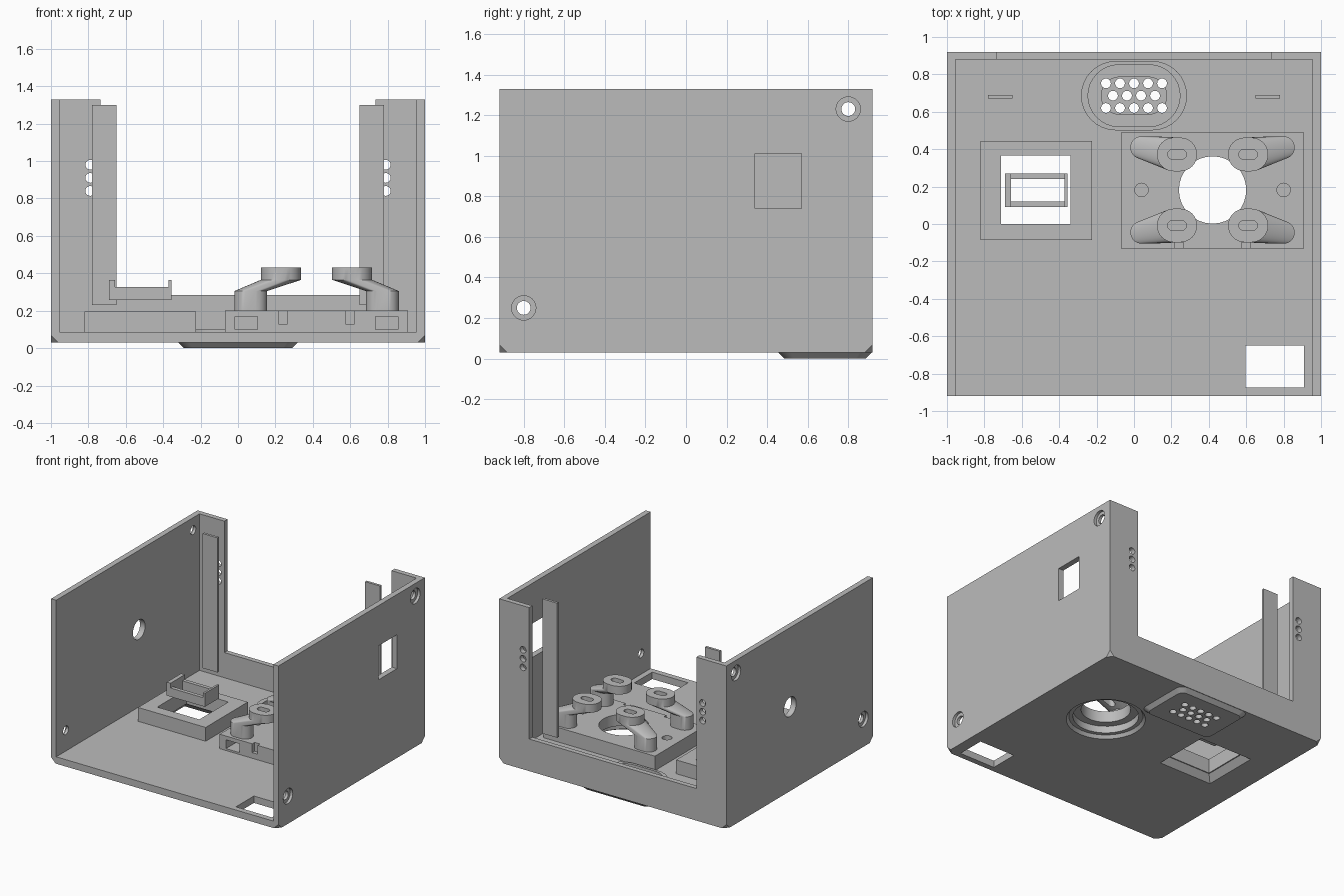
import bpy
import bmesh
from math import cos, sin, pi
from mathutils import Vector

if "Cube" in bpy.data.objects:
    bpy.data.objects.remove(bpy.data.objects["Cube"], do_unlink=True)

grey = bpy.data.materials.new("plain grey")
grey.use_nodes = True
grey.diffuse_color = (0.5, 0.5, 0.5, 1)
grey.node_tree.nodes["Principled BSDF"].inputs["Base Color"].default_value = (0.5, 0.5, 0.5, 1)

ORIENT = {"z": lambda a, b, d: (a, b, d), "x": lambda a, b, d: (d, a, b), "y": lambda a, b, d: (b, d, a)}
SEG = 8


def outline(ca, cb, w, h, r):
    """Rounded rectangle; r = 0 is a box, r = h / 2 a slot or circle."""
    pts = []
    for k, (sa, sb) in enumerate([(1, 1), (-1, 1), (-1, -1), (1, -1)]):
        for i in range(SEG + 1):
            t = (k + i / SEG) * pi / 2
            pts.append((ca + sa * (w / 2 - r) + r * cos(t), cb + sb * (h / 2 - r) + r * sin(t)))
    return pts


def solid(name, sections, axis="z"):
    """Loft through sections (depth, centre a, centre b, width, height, radius)."""
    bm = bmesh.new()
    rings = [[bm.verts.new(ORIENT[axis](a, b, s[0])) for a, b in outline(*s[1:])] for s in sections]
    n = len(rings[0])
    for lo, hi in zip(rings, rings[1:]):
        for i in range(n):
            j = (i + 1) % n
            bm.faces.new((lo[i], lo[j], hi[j], hi[i]))
    bm.faces.new(rings[0][::-1])
    bm.faces.new(rings[-1])
    bmesh.ops.remove_doubles(bm, verts=bm.verts, dist=1e-5)
    bmesh.ops.recalc_face_normals(bm, faces=bm.faces)
    mesh = bpy.data.meshes.new(name)
    bm.to_mesh(mesh)
    bm.free()
    mesh.materials.append(grey)
    obj = bpy.data.objects.new(name, mesh)
    bpy.context.collection.objects.link(obj)
    return obj


def box(name, x0, x1, y0, y1, z0, z1):
    s = ((x0 + x1) / 2, (y0 + y1) / 2, x1 - x0, y1 - y0, 0)
    return solid(name, [(z0, *s), (z1, *s)])


def rod(name, a, b, r, d0, d1, axis="z"):
    return solid(name, [(d, a, b, 2 * r, 2 * r, r) for d in (d0, d1)], axis)


def cut(cutter, *targets):
    """Subtract the cutter from every target, then discard it."""
    cutter.hide_render = True
    for obj in targets:
        mod = obj.modifiers.new("cut", "BOOLEAN")
        mod.operation, mod.solver, mod.object = "DIFFERENCE", "EXACT", cutter
        graph = bpy.context.evaluated_depsgraph_get()
        mesh = bpy.data.meshes.new_from_object(obj.evaluated_get(graph))
        obj.modifiers.clear()
        obj.data = mesh
    bpy.data.objects.remove(cutter, do_unlink=True)


# Case: open-topped, open-fronted box with clipped lower corners
case = box("case", -1, 1, -0.92, 0.92, 0.03, 1.33)
bm = bmesh.new()
bm.from_mesh(case.data)
low = [v for v in bm.verts if v.co.z < 0.1]
bmesh.ops.bevel(bm, geom=low, offset=0.04, segments=1, affect="VERTICES")
bm.to_mesh(case.data)
bm.free()
cut(box("inside", -0.955, 0.955, -1.1, 0.88, 0.085, 2), case)
cut(box("back_gap", -0.735, 0.735, 0.8, 1.1, 0.285, 2), case)

# Side walls: counterbored screw holes, round port and square port
for y, z in [(0.8, 1.23), (-0.8, 0.25)]:
    for s in (-1, 1):
        cut(rod("counterbore", y, z, 0.06, s * 0.978, s * 1.1, "x"), case)
        cut(rod("screw_hole", y, z, 0.034, s * 0.9, s * 1.1, "x"), case)
cut(rod("round_port", 0.12, 0.7, 0.077, -1.1, -0.9, "x"), case)
cut(box("square_port", 0.9, 1.1, 0.34, 0.57, 0.74, 1.01), case)

# Back posts: three small holes each, with a free-standing strip in front
for s, side in [(-1, "right"), (1, "left")]:
    for z in (0.84, 0.91, 0.98):
        cut(rod("post_hole", z, s * 0.79, 0.026, 0.8, 1, "y"), case)
    box(side + "_strip", min(s * 0.78, s * 0.65), max(s * 0.78, s * 0.65), 0.67, 0.69, 0.23, 1.3)

# Floor opening near the front
cut(box("floor_opening", 0.595, 0.91, -0.875, -0.65, 0, 0.2), case)

# Window block with a flared opening underneath
window_block = box("window_block", -0.82, -0.225, -0.085, 0.445, 0.08, 0.195)
cut(solid("flare", [(0.0, -0.525, 0.183, 0.52, 0.51, 0), (0.09, -0.525, 0.183, 0.37, 0.365, 0)]), case)
cut(box("window", -0.71, -0.34, 0, 0.365, 0, 0.4), case, window_block)

# Open frame hovering over the window
frame = box("window_frame", -0.69, -0.355, 0.09, 0.27, 0.257, 0.364)
cut(box("frame_hole", -0.657, -0.372, 0.12, 0.24, 0.2, 0.5), frame)
cut(box("frame_top", -0.657, -0.372, 0, 0.4, 0.326, 0.5), frame)

# Mount block with stepped bore, blind holes and front pockets
MX, MY = 0.42, 0.182
mount = box("mount_block", -0.07, 0.91, -0.13, 0.49, 0.08, 0.2)
bore = [(0.0, 0.31), (0.055, 0.27)]
cut(solid("bore_flare", [(z, MX, MY, 2 * r, 2 * r, r) for z, r in bore]), case)
cut(rod("bore_step", MX, MY, 0.24, 0.0, 0.11), case, mount)
cut(rod("bore", MX, MY, 0.18, 0.0, 0.4), case, mount)
for s in (-1, 1):
    cut(rod("peg_hole", MX + s * 0.38, MY, 0.036, 0.12, 0.3), mount)
    px, nx = MX + s * 0.375, MX + s * 0.18
    cut(box("nut_pocket", px - 0.06, px + 0.06, -0.2, 0.0, 0.1, 0.17), mount)
    cut(box("notch", nx - 0.024, nx + 0.024, -0.2, -0.1, 0.13, 0.3), mount)

# Four slotted arms, mirrored about the bore
for sx, xname in [(-1, "right"), (1, "left")]:
    for sy, yname in [(-1, "front"), (1, "back")]:
        post = (MX + sx * 0.352, MY + sy * 0.227, 0.175, 0.12, 0.06)
        pad = (MX + sx * 0.19, MY + sy * 0.19, 0.215, 0.18, 0.09)
        arm = solid(f"{yname}_{xname}_arm", [(0.19, *post), (0.305, *post), (0.365, *pad), (0.43, *pad)])
        slot = (pad[0], pad[1], 0.1, 0.052, 0.026)
        cut(solid("slot", [(0.3, *slot), (0.5, *slot)]), arm)

# Vent: raised rim, stepped recess, and chamfered plate below the floor
VY = 0.686
rim = solid("vent_rim", [(z, 0, VY, 0.566, 0.37, 0.185) for z in (0.08, 0.1)])
plate = solid("vent_plate", [(0, 0, VY, 0.58, 0.4, 0.05), (0.03, 0, VY, 0.64, 0.46, 0.06)])
cut(solid("recess", [(z, 0, VY, 0.492, 0.33, 0.165) for z in (0.055, 0.3)]), case, rim)
cut(solid("grille_recess", [(z, 0, VY, 0.35, 0.2, 0.1) for z in (0.04, 0.3)]), case)
for row, count in [(-1, 5), (0, 4), (1, 5)]:
    for i in range(count):
        cut(rod("vent_hole", (i - (count - 1) / 2) * 0.075, VY + row * 0.066, 0.026, -0.1, 0.3), case, plate)

# Smooth the round walls and keep edges sharp
for obj in bpy.context.collection.objects:
    if obj.type == "MESH":
        bpy.ops.object.select_all(action="DESELECT")
        obj.select_set(True)
        bpy.context.view_layer.objects.active = obj
        bpy.ops.object.shade_smooth_by_angle()
